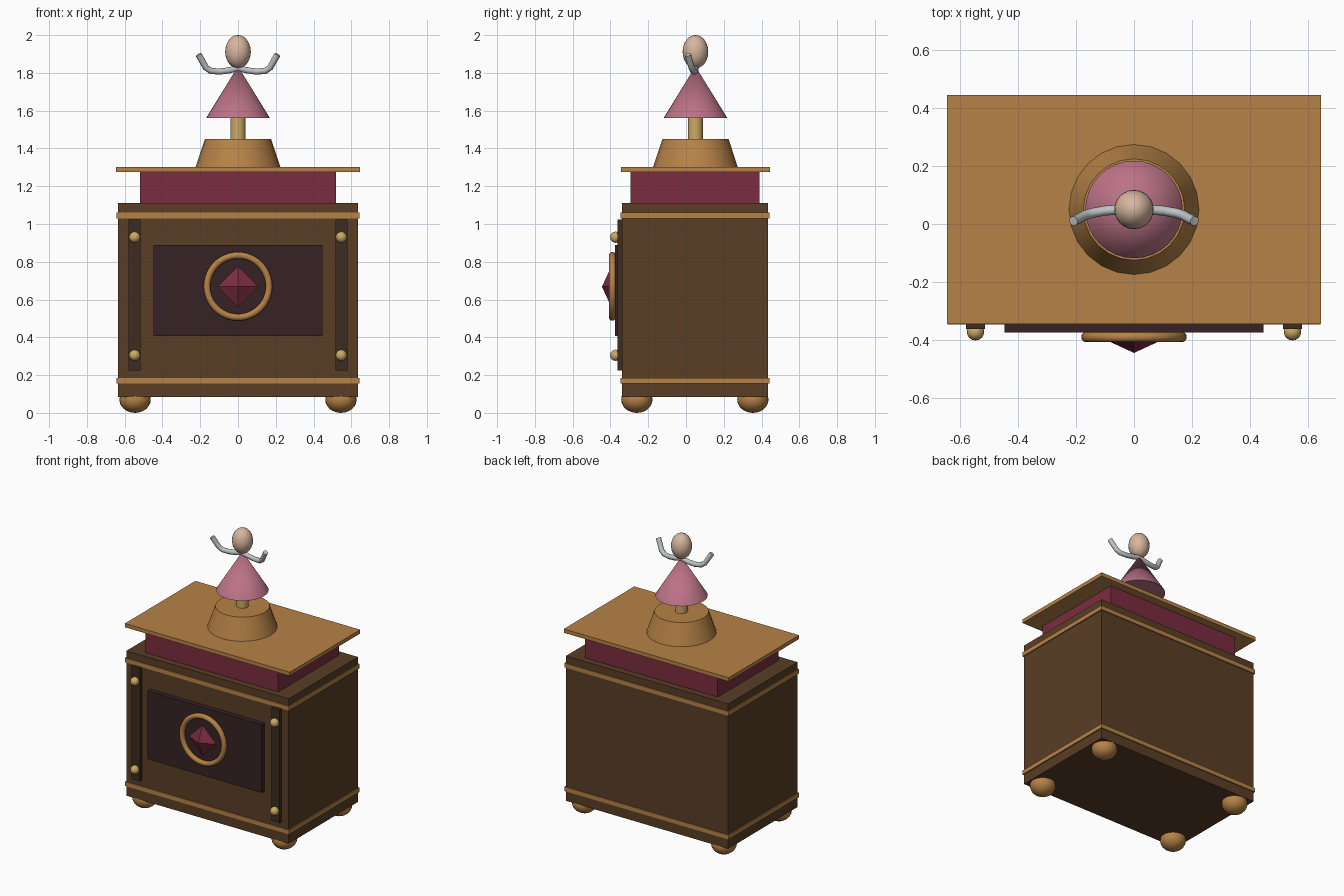
import bpy
import math
from mathutils import Vector

cube = bpy.data.objects.get("Cube")
if cube:
    bpy.data.objects.remove(cube, do_unlink=True)


def material(name, rgb):
    m = bpy.data.materials.new(name)
    m.use_nodes = True
    m.diffuse_color = (*rgb, 1)
    m.node_tree.nodes["Principled BSDF"].inputs["Base Color"].default_value = (*rgb, 1)
    return m


WOOD = material("dark wood", (0.10, 0.047, 0.018))
COPPER = material("copper", (0.47, 0.225, 0.063))
CRIMSON = material("crimson", (0.195, 0.026, 0.05))
PANEL = material("dark plum", (0.038, 0.016, 0.018))
IRON = material("dark iron", (0.045, 0.025, 0.014))
GOLD = material("gold", (0.60, 0.40, 0.13))
PINK = material("pink cloth", (0.50, 0.17, 0.24))
SKIN = material("skin", (0.68, 0.47, 0.34))
SILVER = material("silver", (0.52, 0.54, 0.55))

CY = 0.05  # depth of the figure's axis


def finish(name, mat, smooth=True):
    ob = bpy.context.object
    ob.name = name
    ob.data.materials.append(mat)
    if smooth:
        bpy.ops.object.shade_smooth_by_angle(angle=math.radians(35))
    return ob


def box(name, mat, x, y, z):
    """Box from (min, max) ranges on each axis."""
    lo, hi = Vector((x[0], y[0], z[0])), Vector((x[1], y[1], z[1]))
    bpy.ops.mesh.primitive_cube_add(size=1, location=(lo + hi) / 2)
    bpy.context.object.scale = hi - lo
    bpy.ops.object.transform_apply(location=False, rotation=False, scale=True)
    return finish(name, mat, smooth=False)


def ball(name, mat, loc, size, segments=24):
    bpy.ops.mesh.primitive_uv_sphere_add(segments=segments, ring_count=segments // 2,
                                         radius=1, location=loc)
    bpy.context.object.scale = size
    bpy.ops.object.transform_apply(location=False, rotation=False, scale=True)
    return finish(name, mat)


def cone(name, mat, r1, r2, z, segments=24):
    bpy.ops.mesh.primitive_cone_add(vertices=segments, radius1=r1, radius2=r2,
                                    depth=z[1] - z[0], location=(0, CY, sum(z) / 2))
    return finish(name, mat)


# Cabinet with trim bands, neck and lid
box("cabinet", WOOD, (-0.635, 0.635), (-0.34, 0.435), (0.085, 1.11))
for name, z in (("lower_trim", 0.155), ("upper_trim", 1.03)):
    box(name, COPPER, (-0.643, 0.643), (-0.347, 0.442), (z, z + 0.03))
box("neck", CRIMSON, (-0.52, 0.52), (-0.293, 0.388), (1.11, 1.275))
box("lid", COPPER, (-0.645, 0.645), (-0.343, 0.445), (1.275, 1.302))

# Feet, front strips and studs on both sides
for side, sx in (("left", 1), ("right", -1)):
    for end, y in (("front", -0.26), ("back", 0.354)):
        ball(f"{side}_{end}_foot", COPPER, (sx * 0.545, y, 0.07), (0.083, 0.083, 0.07))
    edges = sorted((sx * 0.515, sx * 0.58))
    box(f"{side}_strip", IRON, edges, (-0.362, -0.335), (0.225, 1.025))
    for level, z in (("lower", 0.305), ("upper", 0.93)):
        ball(f"{side}_{level}_stud", GOLD, (sx * 0.547, -0.372, z), (0.03,) * 3, 16)

# Front panel with ring and faceted gem
box("front_panel", PANEL, (-0.447, 0.447), (-0.375, -0.335), (0.408, 0.89))
bpy.ops.mesh.primitive_torus_add(major_segments=48, minor_segments=12, major_radius=0.164,
                                 minor_radius=0.018, location=(0, -0.39, 0.67),
                                 rotation=(math.pi / 2, 0, 0))
finish("ring", COPPER)
bpy.ops.mesh.primitive_cone_add(vertices=4, radius1=0.108, radius2=0, depth=0.05,
                                location=(0, -0.42, 0.668), rotation=(math.pi / 2, 0, 0))
finish("gem_front", CRIMSON, smooth=False)
bpy.ops.mesh.primitive_cone_add(vertices=4, radius1=0.108, radius2=0, depth=0.05,
                                location=(0, -0.37, 0.668), rotation=(-math.pi / 2, 0, 0))
finish("gem_back", CRIMSON, smooth=False)

# Pedestal and dancing figure
cone("pedestal", COPPER, 0.225, 0.175, (1.30, 1.45))
cone("post", GOLD, 0.04, 0.04, (1.44, 1.58), 20)
cone("skirt", PINK, 0.168, 0, (1.562, 1.835), 32)
ball("head", SKIN, (0, CY, 1.912), (0.068, 0.068, 0.088))

# Raised arms swept along a curve
for side, sx in (("left", 1), ("right", -1)):
    curve = bpy.data.curves.new(f"{side}_arm", "CURVE")
    curve.dimensions = "3D"
    curve.bevel_depth = 0.017
    curve.bevel_resolution = 3
    curve.use_fill_caps = True
    path = [(0, 0.05, 1.825), (0.05, 0.05, 1.813), (0.10, 0.046, 1.807),
            (0.145, 0.038, 1.811), (0.17, 0.03, 1.828), (0.188, 0.02, 1.86),
            (0.209, 0.01, 1.897)]
    spline = curve.splines.new("POLY")
    spline.points.add(len(path) - 1)
    for p, (x, y, z) in zip(spline.points, path):
        p.co = (sx * x, y, z, 1)
    spline.use_smooth = True
    curve.materials.append(SILVER)
    bpy.context.collection.objects.link(bpy.data.objects.new(f"{side}_arm", curve))
